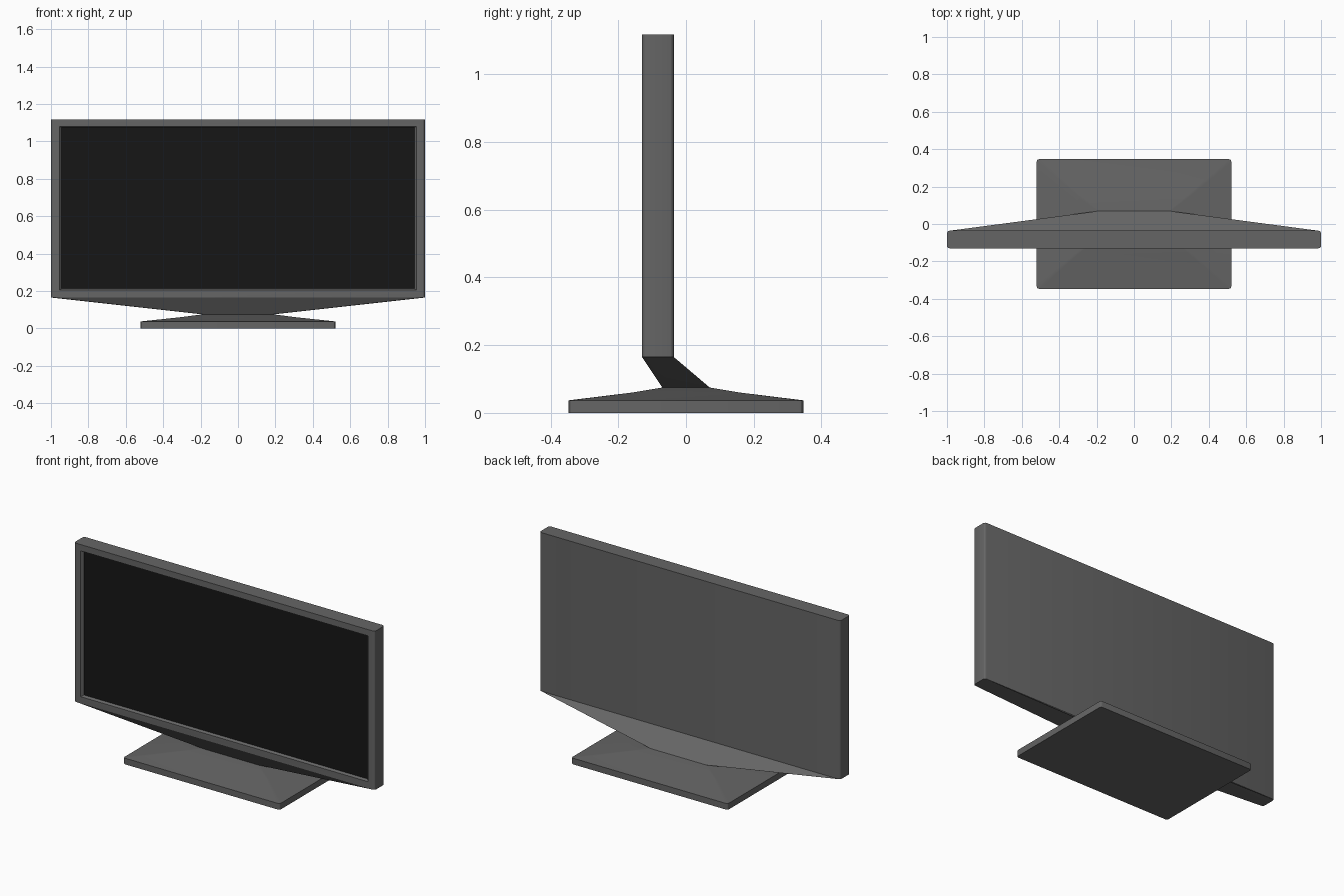
import bpy, bmesh, math

if "Cube" in bpy.data.objects:
    bpy.data.objects.remove(bpy.data.objects["Cube"])


def material(name, value):
    m = bpy.data.materials.new(name)
    m.diffuse_color = (value, value, value, 1)
    m.use_nodes = True
    m.node_tree.nodes["Principled BSDF"].inputs["Base Color"].default_value = m.diffuse_color
    return m


BODY = material("dark_grey", 0.13)
BLACK = material("screen_black", 0.008)


def ring(hx, y0, y1, z, r, seg=3):
    """Rounded rectangle in the xy plane at height z."""
    pts = []
    corners = [(hx - r, y1 - r, 0), (r - hx, y1 - r, 90),
               (r - hx, y0 + r, 180), (hx - r, y0 + r, 270)]
    for cx, cy, start in corners:
        for i in range(seg + 1):
            a = math.radians(start + 90 * i / seg)
            pts.append((cx + r * math.cos(a), cy + r * math.sin(a), z))
    return pts


def loft(rings):
    bm = bmesh.new()
    loops = [[bm.verts.new(p) for p in r] for r in rings]
    n = len(loops[0])
    for a, b in zip(loops, loops[1:]):
        for i in range(n):
            j = (i + 1) % n
            bm.faces.new((a[i], a[j], b[j], b[i]))
    bm.faces.new(loops[0][::-1])
    bm.faces.new(loops[-1])
    bm.normal_update()
    return bm


def finish(bm, name):
    bmesh.ops.recalc_face_normals(bm, faces=bm.faces)
    mesh = bpy.data.meshes.new(name)
    bm.to_mesh(mesh)
    bm.free()
    mesh.materials.append(BODY)
    mesh.materials.append(BLACK)
    ob = bpy.data.objects.new(name, mesh)
    bpy.context.collection.objects.link(ob)
    bpy.ops.object.select_all(action='DESELECT')
    ob.select_set(True)
    bpy.context.view_layer.objects.active = ob
    bpy.ops.object.shade_smooth_by_angle(angle=math.radians(25))
    return ob


# Base plate rising in a shallow flare to the neck
finish(loft([ring(0.52, -0.347, 0.347, 0.0, 0.014),
             ring(0.52, -0.347, 0.347, 0.037, 0.014),
             ring(0.305, -0.16, 0.16, 0.06, 0.008),
             ring(0.19, -0.07, 0.07, 0.075, 0.004)]), "base")

# Neck spreading forward to the full panel width
finish(loft([ring(0.19, -0.07, 0.07, 0.075, 0.004),
             ring(1.0, -0.13, -0.036, 0.165, 0.014)]), "neck")

# Panel with a recessed screen
bm = loft([ring(1.0, -0.13, -0.036, 0.165, 0.014),
           ring(1.0, -0.13, -0.036, 1.118, 0.014)])
front = max(bm.faces, key=lambda f: -f.normal.y * f.calc_area())
for hx, z0, z1, y in [(0.955, 0.204, 1.080, -0.13),
                      (0.943, 0.212, 1.073, -0.116)]:
    bmesh.ops.inset_individual(bm, faces=[front], thickness=0.005)
    for v in front.verts:
        v.co = (math.copysign(hx, v.co.x), y, z1 if v.co.z > 0.6 else z0)
front.material_index = 1
finish(bm, "panel")
